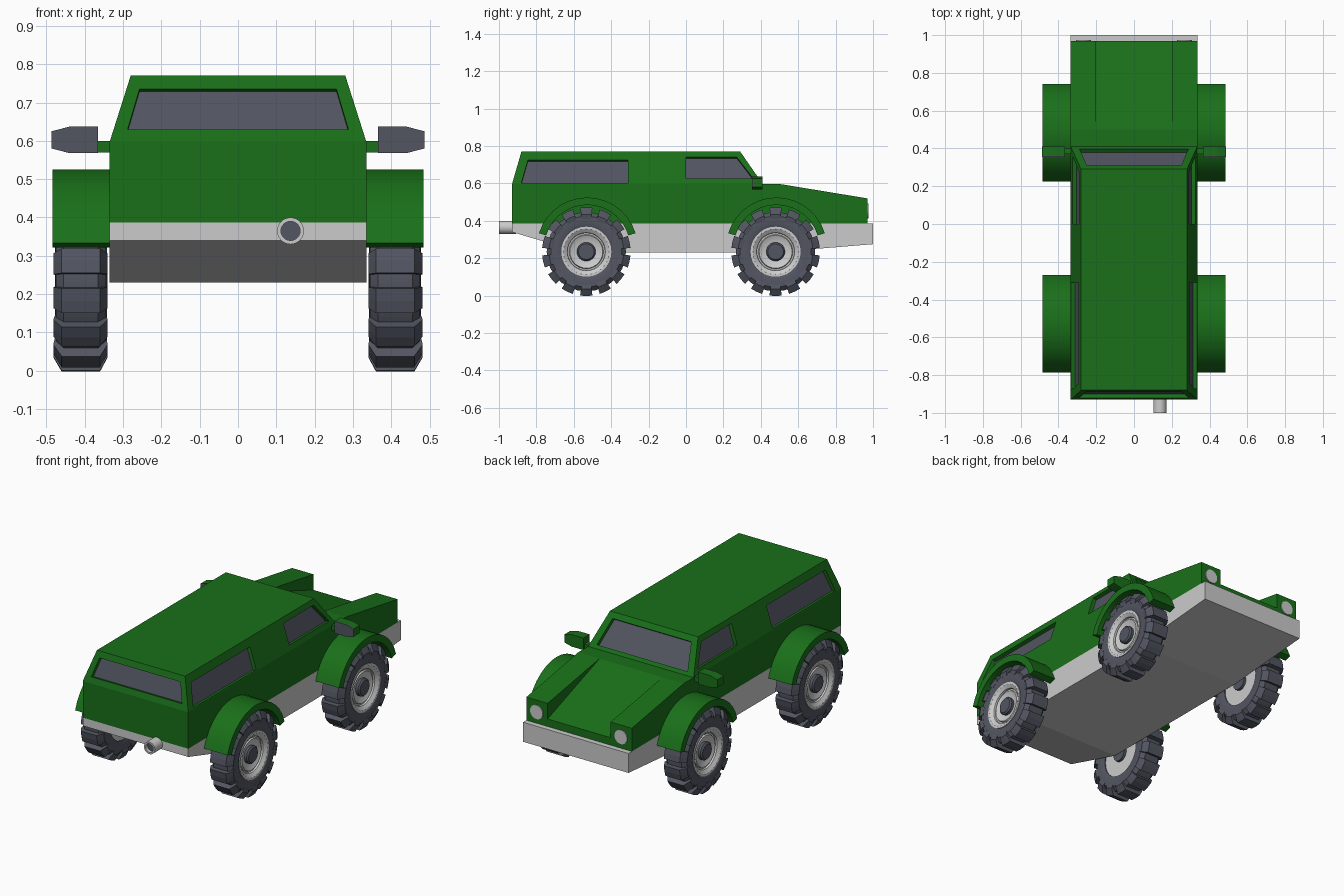
import bpy, bmesh
from math import pi, sin, cos, radians
from mathutils import Vector

if "Cube" in bpy.data.objects:
    bpy.data.objects.remove(bpy.data.objects["Cube"])


def material(name, rgb):
    m = bpy.data.materials.new(name)
    m.diffuse_color = (*rgb, 1)
    m.use_nodes = True
    m.node_tree.nodes["Principled BSDF"].inputs["Base Color"].default_value = m.diffuse_color
    return m


GREEN = material("green_paint", (0.01, 0.16, 0.01))
DARK = material("dark_rubber", (0.085, 0.092, 0.12))


def finish(name, bm, mat=None, smooth=False):
    bmesh.ops.remove_doubles(bm, verts=bm.verts, dist=1e-5)
    bmesh.ops.recalc_face_normals(bm, faces=bm.faces)
    me = bpy.data.meshes.new(name)
    bm.to_mesh(me)
    bm.free()
    ob = bpy.data.objects.new(name, me)
    bpy.context.collection.objects.link(ob)
    if mat:
        me.materials.append(mat)
    if smooth:
        bpy.ops.object.select_all(action='DESELECT')
        ob.select_set(True)
        bpy.context.view_layer.objects.active = ob
        bpy.ops.object.shade_smooth_by_angle(angle=radians(30))
    return ob


def loft(bm, rings, closed=False):
    """Bridge equal rings of points; cap the ends unless closed."""
    vs = [[bm.verts.new(p) for p in r] for r in rings]
    n = len(vs[0])
    pairs = list(zip(vs, vs[1:] + vs[:1])) if closed else list(zip(vs, vs[1:]))
    for a, b in pairs:
        for i in range(n):
            bm.faces.new((a[i], a[(i + 1) % n], b[(i + 1) % n], b[i]))
    if not closed:
        bm.faces.new(vs[0])
        bm.faces.new(vs[-1])


def solid(name, rings, mat=None):
    bm = bmesh.new()
    loft(bm, rings)
    return finish(name, bm, mat)


def prism(name, yz, x0, x1, mat=None):
    return solid(name, [[(x, y, z) for y, z in yz] for x in (x0, x1)], mat)


def slab(name, pts, outward, d0, d1, mat=None):
    """Plate parallel to a planar outline, from offset d0 to d1."""
    p = [Vector(q) for q in pts]
    n = (p[1] - p[0]).cross(p[2] - p[0]).normalized()
    if n.dot(Vector(outward)) < 0:
        n = -n
    return solid(name, [[q + n * d for q in p] for d in (d0, d1)], mat)


def sweep(bm, profile, a0, a1, n, cy, cz, s=1):
    """Sweep a closed (x, radius) profile about the x axis through (cy, cz)."""
    full = abs(a1 - a0 - 2 * pi) < 1e-6
    angs = [a0 + (a1 - a0) * i / n for i in range(n if full else n + 1)]
    loft(bm, [[(s * x, cy + r * cos(a), cz + r * sin(a)) for x, r in profile]
              for a in angs], full)


def cut(ob, cutter):
    cutter.hide_render = True
    cutter.hide_viewport = True
    m = ob.modifiers.new("cut", 'BOOLEAN')
    m.operation = 'DIFFERENCE'
    m.solver = 'EXACT'
    m.object = cutter


W = 0.335
# Chassis and lower body
prism("chassis", [(-0.93, 0.387), (-0.93, 0.34), (-0.56, 0.23), (0.45, 0.23),
                  (1.0, 0.275), (1.0, 0.387)], -W, W)
body = prism("lower_body", [(-0.93, 0.387), (0.97, 0.387), (0.97, 0.52),
                            (0.5, 0.597), (-0.93, 0.597)], -W, W, GREEN)
cut(body, prism("hood_cutter", [(0.5, 0.597), (1.1, 0.384), (1.1, 0.7), (0.5, 0.7)], -0.2, 0.2))

# Tapered cabin
Z0, Z1 = 0.597, 0.77
cab = solid("cabin", [[(-w, y0, z), (w, y0, z), (w, y1, z), (-w, y1, z)]
                      for w, y0, y1, z in ((W, -0.93, 0.41, Z0), (0.28, -0.88, 0.29, Z1))], GREEN)


def lean(a, b, z):
    return a + (b - a) * (z - Z0) / (Z1 - Z0)


# Recessed windows
def window(name, pts, outward):
    cut(cab, slab(name + "_cutter", pts, outward, 0.02, -0.025))
    slab(name, pts, outward, -0.022, -0.032, DARK)


for name, a, b, lo, hi, w0, w1, out in (
        ("rear_window", -0.93, -0.88, 0.63, 0.735, 0.288, 0.257, (0, -1, 0)),
        ("windshield", 0.41, 0.29, 0.615, 0.742, 0.288, 0.25, (0, 1, 0))):
    window(name, [(-w0, lean(a, b, lo), lo), (w0, lean(a, b, lo), lo),
                  (w1, lean(a, b, hi), hi), (-w1, lean(a, b, hi), hi)], out)
for s in (-1, 1):
    for name, yz in (
            ("rear_side_window", [(-0.88, 0.603), (-0.31, 0.603), (-0.31, 0.725), (-0.845, 0.725)]),
            ("front_side_window", [(0, 0.625), (0.36, 0.625), (0.272, 0.74), (0, 0.74)])):
        window(name, [(s * lean(W, 0.28, z), y, z) for y, z in yz], (s, 0, 0))

# Wheels and fenders
TIRE = [(0.35, 0.13), (0.342, 0.15), (0.345, 0.19), (0.365, 0.212),
        (0.455, 0.212), (0.475, 0.19), (0.478, 0.15), (0.47, 0.13)]
TREAD = [(0.345, 0.175), (0.34, 0.2), (0.36, 0.237), (0.46, 0.237), (0.482, 0.2), (0.477, 0.175)]
RIM = [(0.355, 0), (0.355, 0.134), (0.476, 0.134), (0.476, 0.122), (0.462, 0.102),
       (0.452, 0.1), (0.452, 0.092), (0.46, 0.088), (0.446, 0.06), (0.446, 0)]
HUB = [(0.34, 0), (0.34, 0.045), (0.462, 0.05), (0.47, 0.042), (0.47, 0)]
FENDER = [(0.33, 0.23), (0.33, 0.27), (0.484, 0.27), (0.484, 0.23)]
TEETH = 14
for s in (-1, 1):
    for end, y in (("rear", -0.533), ("front", 0.479)):
        for part, prof, mat in (("tire", TIRE, DARK), ("rim", RIM, None), ("hub", HUB, DARK)):
            bm = bmesh.new()
            sweep(bm, prof, 0, 2 * pi, 28, y, 0.235, s)
            finish(f"{end}_{part}", bm, mat, True)
        bm = bmesh.new()
        for i in range(TEETH):
            a = 2 * pi * i / TEETH - pi / 2
            sweep(bm, TREAD, a - 0.14, a + 0.14, 2, y, 0.235, s)
        finish(f"{end}_tread", bm, DARK)
        bm = bmesh.new()
        sweep(bm, FENDER, radians(17), radians(163), 14, y + 0.005, 0.255, s)
        finish(f"{end}_fender", bm, GREEN, True)

    # Side mirrors
    xz = [(0.365, 0.568), (0.44, 0.568), (0.486, 0.58), (0.486, 0.625), (0.44, 0.637), (0.365, 0.637)]
    solid("mirror_housing", [[(s * x, y, z) for x, z in xz] for y in (0.36, 0.41)], GREEN)
    solid("mirror_glass", [[(s * x, y, z) for x, z in xz] for y in (0.354, 0.36)], DARK)
    prism("mirror_arm", [(0.37, 0.57), (0.4, 0.57), (0.4, 0.6), (0.37, 0.6)], s * 0.3, s * 0.37, GREEN)


# Headlights and exhaust
def tube(name, x, z, y0, y1, r, ri=0, mat=None, n=24):
    bm = bmesh.new()
    def ring(rad, y):
        return [(x + rad * cos(2 * pi * i / n), y, z + rad * sin(2 * pi * i / n)) for i in range(n)]
    if ri:
        loft(bm, [ring(r, y0), ring(r, y1), ring(ri, y1), ring(ri, y0)], True)
    else:
        loft(bm, [ring(r, y0), ring(r, y1)])
    return finish(name, bm, mat, True)


for s in (-1, 1):
    tube("headlight", s * 0.268, 0.453, 0.95, 0.975, 0.04)
tube("exhaust_pipe", 0.137, 0.365, -1.0, -0.91, 0.035, 0.025)
tube("exhaust_core", 0.137, 0.365, -0.98, -0.91, 0.026, mat=DARK)
